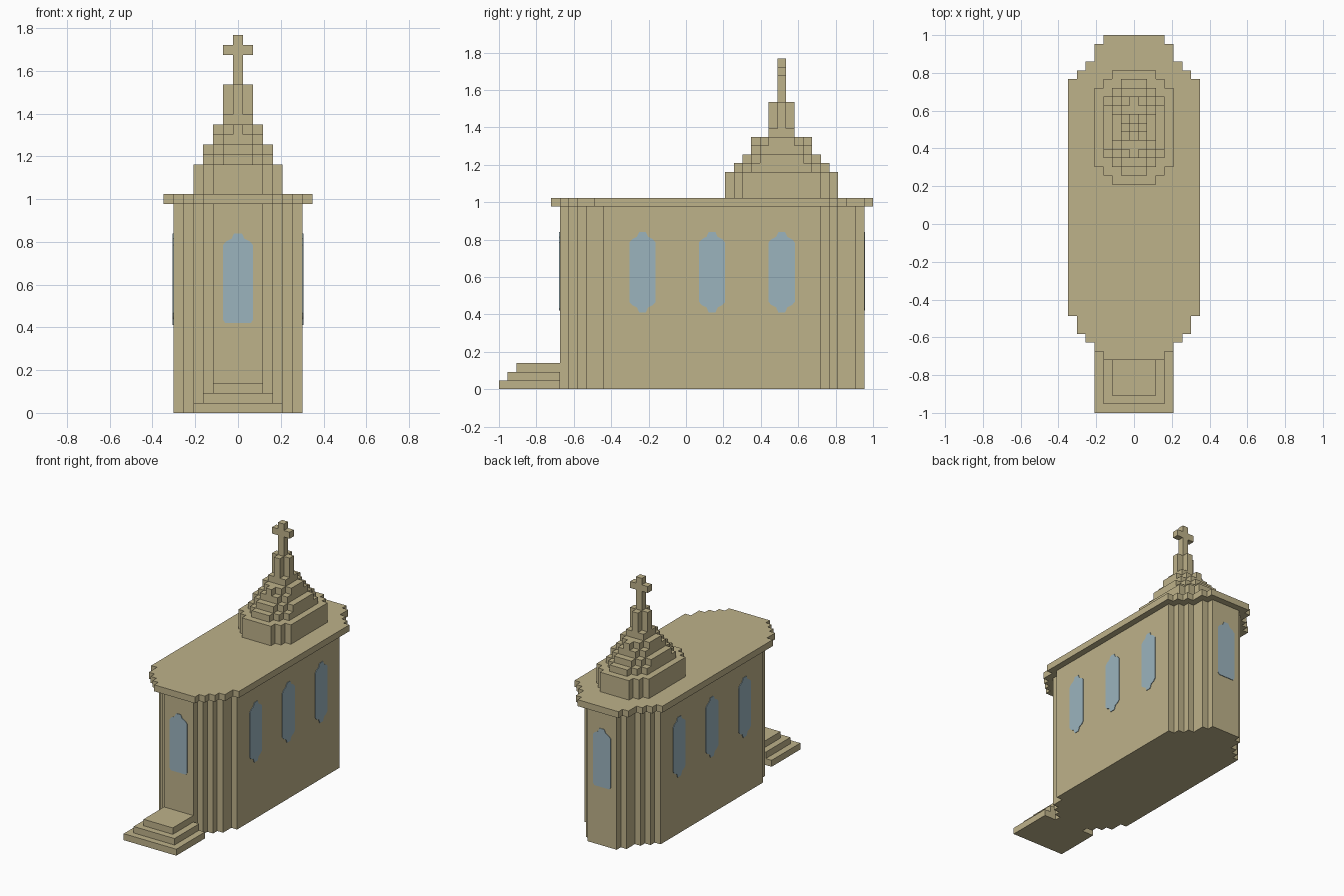
import bpy
import bmesh

cube = bpy.data.objects.get("Cube")
if cube:
    bpy.data.objects.remove(cube, do_unlink=True)

V = 2 / 43          # size of one block
FRONT = -21.5       # front edge, in blocks
SPIRE_Y = 11        # spire centre, in blocks


def material(name, rgb):
    mat = bpy.data.materials.new(name)
    mat.use_nodes = True
    mat.diffuse_color = (*rgb, 1)
    mat.node_tree.nodes["Principled BSDF"].inputs["Base Color"].default_value = (*rgb, 1)
    return mat


STONE = material("sandstone", (0.515, 0.445, 0.254))
GLASS = material("pale blue glass", (0.33, 0.456, 0.515))


def extrude(name, points, offset, mat):
    """Extrude a closed 3D outline along an offset into a solid."""
    bm = bmesh.new()
    face = bm.faces.new([bm.verts.new(p) for p in points])
    result = bmesh.ops.extrude_face_region(bm, geom=[face])
    moved = [g for g in result["geom"] if isinstance(g, bmesh.types.BMVert)]
    bmesh.ops.translate(bm, verts=moved, vec=offset)
    bmesh.ops.recalc_face_normals(bm, faces=bm.faces)
    mesh = bpy.data.meshes.new(name)
    bm.to_mesh(mesh)
    bm.free()
    mesh.materials.append(mat)
    obj = bpy.data.objects.new(name, mesh)
    bpy.context.collection.objects.link(obj)
    return obj


def stepped_block(name, rows, end, low, high, origin=FRONT):
    """Mirrored footprint from (start y, half width) rows, in blocks."""
    side = []
    for i, (start, half) in enumerate(rows):
        stop = rows[i + 1][0] if i + 1 < len(rows) else end
        side += [(half, start), (half, stop)]
    outline = side + [(-x, y) for x, y in reversed(side)]
    points = [(x * V, (y + origin) * V, low * V) for x, y in outline]
    return extrude(name, points, (0, 0, (high - low) * V), STONE)


def spire_tier(name, quarter, low, high):
    """Tier symmetric both ways, from (half x, half y) pairs, narrowest x first."""
    rows = [(-hy, hx) for hx, hy in quarter]
    rows += [(quarter[i + 1][1], quarter[i][0]) for i in reversed(range(len(quarter) - 1))]
    return stepped_block(name, rows, quarter[0][1], low, high, SPIRE_Y)


# Walls and the overhanging roof slab
stepped_block("walls", [(7, 2.5), (8, 3.5), (9, 4.5), (10, 5.5), (12, 6.5),
                        (37, 5.5), (38, 4.5), (39, 3.5), (41, 2.5)], 42, 0, 21)
stepped_block("roof_slab", [(6, 3.5), (7, 4.5), (8, 5.5), (9, 6.5), (11, 7.5),
                            (38, 6.5), (39, 5.5), (40, 4.5), (42, 3.5)], 43, 21, 22)

# Entrance steps
for i in range(3):
    stepped_block(f"entrance_step_{i + 1}", [(i, 4.5 - i)], 7, i, i + 1)

# Tiered spire
spire_tier("spire_base", [(2.5, 6.5), (3.5, 5.5), (4.5, 4.5)], 22, 25)
spire_tier("spire_lower_tier", [(1.5, 5.5), (2.5, 4.5), (3.5, 3.5)], 25, 26)
spire_tier("spire_middle_tier", [(1.5, 4.5), (2.5, 3.5), (3.5, 2.5)], 26, 27)
spire_tier("spire_upper_tier", [(1.5, 3.5), (2.5, 2.5)], 27, 28)
spire_tier("spire_top_tier", [(0.5, 3.5), (1.5, 2.5), (2.5, 1.5)], 28, 29)
spire_tier("spire_neck_foot", [(1.5, 1.5)], 29, 30)
spire_tier("spire_neck", [(0.5, 1.5), (1.5, 0.5)], 30, 33)

# Cross, drawn as one outline
half_cross = [(0.5, 33), (0.5, 36), (1.5, 36), (1.5, 37), (0.5, 37), (0.5, 38)]
cross = half_cross + [(-x, z) for x, z in reversed(half_cross)]
extrude("cross", [(x * V, (SPIRE_Y - 0.5) * V, z * V) for x, z in cross], (0, V, 0), STONE)

# Window outlines: pointed top, with either a flat or a pointed bottom
top = [(0.07, 0.785), (0.055, 0.802), (0.03, 0.815), (0.018, 0.84)]
flat = [(0.06, 0.42), (0.07, 0.435)]
pointed = [(0.018, 0.41), (0.03, 0.438), (0.055, 0.45), (0.07, 0.467)]


def window(name, bottom, place, offset):
    half = bottom + top
    outline = half + [(-u, z) for u, z in reversed(half)]
    extrude(name, [place(u, z) for u, z in outline], offset, GLASS)


T = 0.004
for name, y, s in (("front_window", -14.5 * V, -1), ("back_window", 20.5 * V, 1)):
    window(name, flat, lambda u, z: (u, y, z), (0, s * T, 0))
for label, s in (("left", 1), ("right", -1)):
    for i in range(3):
        centre = (-5 + 8 * i) * V
        window(f"{label}_window_{i + 1}", pointed,
               lambda u, z: (s * 6.5 * V, centre + u, z), (s * T, 0, 0))
